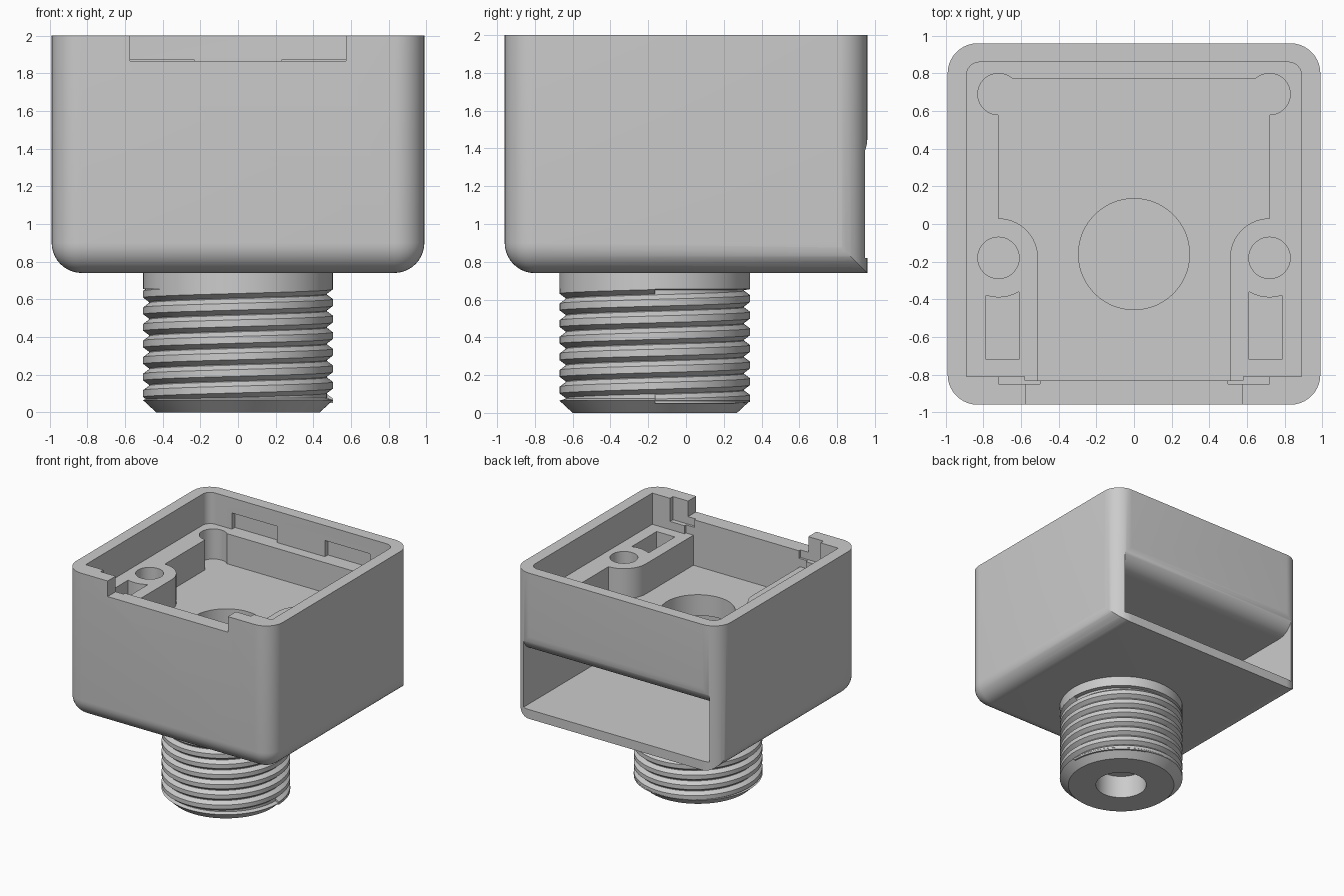
import bpy, bmesh
from math import sin, cos, pi, radians

if "Cube" in bpy.data.objects:
    bpy.data.objects.remove(bpy.data.objects["Cube"])

grey = bpy.data.materials.new("light grey")
grey.use_nodes = True
grey.diffuse_color = (0.6, 0.6, 0.6, 1)
grey.node_tree.nodes["Principled BSDF"].inputs["Base Color"].default_value = (0.6, 0.6, 0.6, 1)


def finish(name, bm):
    bmesh.ops.recalc_face_normals(bm, faces=bm.faces)
    me = bpy.data.meshes.new(name)
    bm.to_mesh(me)
    bm.free()
    me.materials.append(grey)
    ob = bpy.data.objects.new(name, me)
    bpy.context.collection.objects.link(ob)
    return ob


def arc(cx, cy, r, a0, a1, n=10):
    angles = [radians(a0 + (a1 - a0) * i / n) for i in range(n + 1)]
    return [(cx + r * cos(a), cy + r * sin(a)) for a in angles]


def prism(name, pts, lo, hi, axis="z"):
    """Extrude an outline along z, or a (y, z) outline along x."""
    bm = bmesh.new()
    put = (lambda p, h: (p[0], p[1], h)) if axis == "z" else (lambda p, h: (h, p[0], p[1]))
    base = bm.faces.new([bm.verts.new(put(p, lo)) for p in pts])
    ext = bmesh.ops.extrude_face_region(bm, geom=[base])
    step = put((0, 0), hi - lo)
    bmesh.ops.translate(bm, vec=step, verts=[v for v in ext["geom"] if isinstance(v, bmesh.types.BMVert)])
    return finish(name, bm)


def block(name, x0, x1, y0, y1, z0, z1):
    return prism(name, [(x0, y0), (x1, y0), (x1, y1), (x0, y1)], z0, z1)


def round_edges(ob, r, rule):
    bm = bmesh.new()
    bm.from_mesh(ob.data)
    edges = [e for e in bm.edges if rule((e.verts[0].co + e.verts[1].co) / 2)]
    bmesh.ops.bevel(bm, geom=edges, offset=r, segments=10, profile=0.5, affect="EDGES")
    bm.to_mesh(ob.data)
    bm.free()


def combine(ob, tool, how="DIFFERENCE"):
    tool.hide_render = True
    mod = ob.modifiers.new("cut", "BOOLEAN")
    mod.operation, mod.solver, mod.object = how, "EXACT", tool
    bpy.context.view_layer.objects.active = ob
    bpy.ops.object.modifier_apply(modifier=mod.name)
    bpy.data.objects.remove(tool)


def smooth(ob):
    bpy.ops.object.select_all(action="DESELECT")
    ob.select_set(True)
    bpy.context.view_layer.objects.active = ob
    bpy.ops.object.shade_smooth_by_angle(angle=radians(30))


W, D, BASE, TOP, R = 0.99, 0.96, 0.74, 2.0, 0.16
FLOOR, SHELF, CEIL = 1.47, 1.73, 1.29

# Housing shell: rounded sides and bottom, square lower back edge
housing = block("housing", -W, W, -D, D + 0.4, BASE, TOP)
round_edges(housing, R, lambda m: (m.y < -D + 0.01 and abs(m.x) > 0.9)
            or (m.z < BASE + 0.01 and m.y < D))
back_trim = block("back_trim", -W - 0.0, W + 0.0, -D - 0.4, D, BASE - 0.3, TOP + 0.3)
round_edges(back_trim, R, lambda m: m.y > D - 0.01 and abs(m.x) > 0.9 and BASE < m.z < TOP)
combine(housing, back_trim, "INTERSECT")

# Lower chamber, open at the back under a rounded lintel
chamber = [(-0.85, 0.82), (1.2, 0.82), (1.2, CEIL + R), (D, CEIL + R)]
chamber += arc(D - R, CEIL + R, R, 0, -90)[1:] + [(-0.85, CEIL)]
combine(housing, prism("chamber_cut", chamber, -0.89, 0.89, "x"))

# Lid recess above the shelf
lid = [(-0.89, -0.81), (0.89, -0.81)] + arc(0.82, 0.79, 0.07, 0, 90, 6) + arc(-0.82, 0.79, 0.07, 90, 180, 6)
combine(housing, prism("lid_cut", lid, SHELF, 2.2))

# Main well, narrowing around the two front posts
half = [(0.51, -0.83)] + arc(0.72, -0.18, 0.21, 180, 90) + [(0.72, 0.77)]
well = half + [(-x, y) for x, y in reversed(half)]
combine(housing, prism("well_cut", well, FLOOR, 1.9))
combine(housing, block("front_face_cut", -0.58, 0.58, -0.83, -0.7, SHELF, 2.2))
combine(housing, prism("floor_hole_cut", arc(0, -0.16, 0.295, 0, 354, 59), 1.1, 1.6))

# Paired holes, pockets and latch slots
for s in (-1, 1):
    combine(housing, prism("corner_hole", arc(s * 0.72, 0.69, 0.11, 0, 350, 35), FLOOR, 1.85))
    combine(housing, prism("post_hole", arc(s * 0.72, -0.18, 0.11, 0, 350, 35), FLOOR, 1.85))
    pocket = [(0.61, -0.72), (0.785, -0.72)] + arc(0.72, -0.18, 0.21, 288, 238.4, 6)
    combine(housing, prism("pocket", [(s * x, y) for x, y in pocket], 1.58, 1.85))
    x0, x1 = sorted((s * 0.5, s * 0.72))
    combine(housing, block("front_slot", x0, x1, -0.85, -0.75, 1.8, 2.2))
    x0, x1 = sorted((s * 0.23, s * 0.66))
    combine(housing, block("back_slot", x0, x1, 0.8, 0.9, SHELF, 1.87))

# Notch through the front rim
combine(housing, block("notch", -0.575, 0.575, -1.2, -0.7, 1.865, 2.2))
smooth(housing)

# Stem: turned profile with bottom bore, chamfer and collar
CY, RO, RI, N = -0.165, 0.505, 0.472, 96
profile = [(0, 0.2), (0.207, 0.2), (0.207, 0), (0.435, 0), (RO, 0.065), (RI, 0.075),
           (RI, 0.65), (RO, 0.655), (RO, 0.78), (0, 0.78)]
bm = bmesh.new()
verts = [bm.verts.new((r, 0, z)) for r, z in profile]
edges = [bm.edges.new(pair) for pair in zip(verts, verts[1:])]
bmesh.ops.spin(bm, geom=verts + edges, cent=(0, 0, 0), axis=(0, 0, 1), angle=2 * pi, steps=N)
bmesh.ops.remove_doubles(bm, verts=bm.verts, dist=1e-4)
stem = finish("threaded_stem", bm)
stem.location.y = CY
smooth(stem)

# Thread: one ridge section swept up a helix
PITCH, TURNS = 0.088, 7
section = [(RI - 0.02, -0.044), (RI, -0.042), (RO - 0.001, -0.018),
           (RO - 0.001, 0.018), (RI, 0.042), (RI - 0.02, 0.044)]
bm = bmesh.new()
rows = []
for i in range(N * TURNS + 1):
    a = 2 * pi * i / N
    z = 0.055 + PITCH * i / N
    rows.append([bm.verts.new((r * cos(a), r * sin(a), max(z + dz, 0.05))) for r, dz in section])
for p, q in zip(rows, rows[1:]):
    for k in range(len(section)):
        j = (k + 1) % len(section)
        bm.faces.new((p[k], p[j], q[j], q[k]))
bm.faces.new(rows[0])
bm.faces.new(rows[-1])
thread = finish("thread_ridge", bm)
thread.location.y = CY
smooth(thread)
